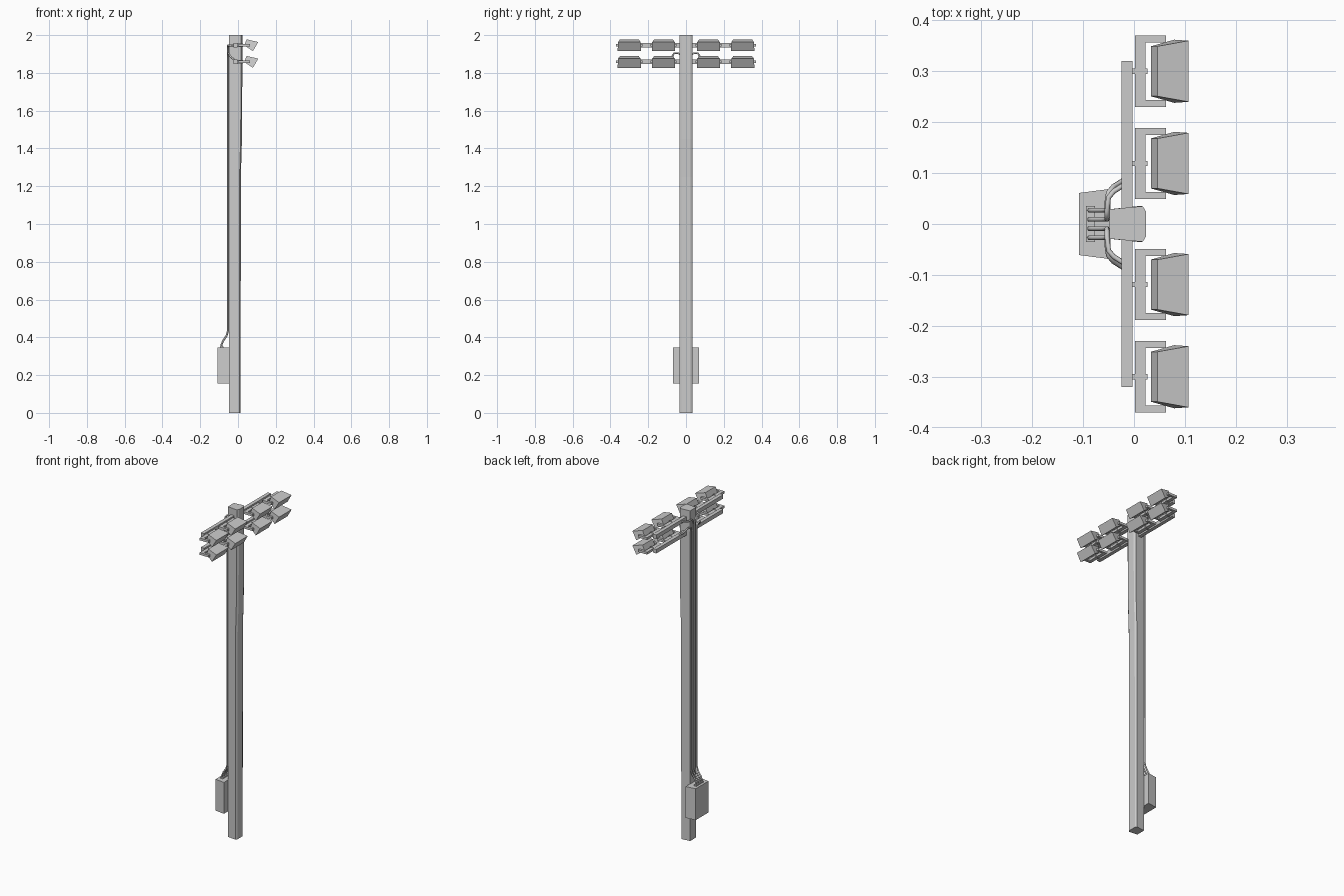
import bpy, bmesh
from mathutils import Vector

if "Cube" in bpy.data.objects:
    bpy.data.objects.remove(bpy.data.objects["Cube"])


def mesh_object(name, verts, faces):
    me = bpy.data.meshes.new(name)
    me.from_pydata([tuple(v) for v in verts], [], faces)
    bm = bmesh.new()
    bm.from_mesh(me)
    bmesh.ops.recalc_face_normals(bm, faces=bm.faces)
    bm.to_mesh(me)
    bm.free()
    ob = bpy.data.objects.new(name, me)
    bpy.context.collection.objects.link(ob)
    return ob


def loft(name, rings):
    """Skin a list of equal-length closed rings and cap both ends."""
    n = len(rings[0])
    verts = [p for r in rings for p in r]
    faces = [list(range(n)), list(range((len(rings) - 1) * n, len(rings) * n))]
    for k in range(len(rings) - 1):
        for i in range(n):
            j = (i + 1) % n
            faces.append([k * n + i, k * n + j, (k + 1) * n + j, (k + 1) * n + i])
    return mesh_object(name, verts, faces)


def box(name, x0, x1, y0, y1, z0, z1):
    return loft(name, [[(x0, y0, z), (x1, y0, z), (x1, y1, z), (x0, y1, z)]
                       for z in (z0, z1)])


def cable(name, points, radius=0.005):
    cu = bpy.data.curves.new(name, 'CURVE')
    cu.dimensions = '3D'
    cu.bevel_depth = radius
    cu.bevel_resolution = 1
    cu.use_fill_caps = True
    sp = cu.splines.new('POLY')
    sp.points.add(len(points) - 1)
    for p, co in zip(sp.points, points):
        p.co = (*co, 1)
    ob = bpy.data.objects.new(name, cu)
    bpy.context.collection.objects.link(ob)


# Pole: tapered section, front face steps out slightly above the middle
def pole_ring(z, front):
    return [(-0.048, -0.029, z), (front - 0.007, -0.035, z), (front, -0.024, z),
            (front, 0.024, z), (front - 0.007, 0.035, z), (-0.048, 0.029, z)]


loft("pole", [pole_ring(0, 0.014), pole_ring(1.25, 0.015),
              pole_ring(1.45, 0.021), pole_ring(2.0, 0.024)])

# Control box on the rear of the pole, with the cable entry plate
loft("control_box", [[(-0.108, -0.061, z), (-0.046, -0.069, z),
                      (-0.046, 0.069, z), (-0.108, 0.061, z)] for z in (0.155, 0.345)])
box("cable_entry_plate", -0.094, -0.077, -0.035, 0.035, 0.343, 0.352)

# Four cables: inner pair feeds the upper arm, outer pair the lower arm
for s, side in ((1, "left"), (-1, "right")):
    for y, z, label in ((0.009, 1.945, "upper"), (0.027, 1.905, "lower")):
        top = z if label == "upper" else 1.868
        out = 0.078 if label == "upper" else 0.088
        cable(f"cable_{label}_{side}", [
            (-0.087, s * y, 0.34), (-0.087, s * y, 0.362), (-0.080, s * y, 0.38),
            (-0.060, s * y, 0.41), (-0.053, s * y, 0.435), (-0.053, s * y, z - 0.03),
            (-0.053, s * (y + 0.004), z - 0.008), (-0.053, s * (y + 0.016), z),
            (-0.050, s * (out - 0.026), z), (-0.040, s * (out - 0.014), (z + top) / 2),
            (-0.018, s * out, top)])


# One floodlight with its U bracket and mounting bolt
def floodlight(tag, y, z):
    # lamp housing: side profile (x, z) with half widths, back to front
    back = [(0.033, -0.001, 0.049), (0.046, 0.031, 0.049)]
    front = [(0.079, -0.032, 0.062), (0.107, 0.016, 0.060)]

    def ring(ends):
        (xb, zb, wb), (xt, zt, wt) = ends
        return [(xb, y - wb, z + zb), (xb, y + wb, z + zb),
                (xt, y + wt, z + zt), (xt, y - wt, z + zt)]
    loft("lamp_housing_" + tag, [ring(back), ring(front)])

    # U bracket as an outline extruded upward
    u = [(0.012, -0.07), (0.063, -0.07), (0.063, -0.056), (0.023, -0.056),
         (0.023, 0.056), (0.063, 0.056), (0.063, 0.07), (0.012, 0.07)]
    loft("lamp_bracket_" + tag, [[(px, y + py, z + h) for px, py in u]
                                 for h in (-0.007, 0.007)])
    box("bracket_backing_" + tag, 0.002, 0.012, y - 0.07, y + 0.07, z - 0.007, z + 0.007)
    box("mounting_bolt_" + tag, -0.005, 0.027, y - 0.005, y + 0.005, z - 0.009, z + 0.009)


# Two crossarms with four floodlights each
for z, level in ((1.947, "upper"), (1.859, "lower")):
    box("crossarm_" + level, -0.025, -0.003, -0.32, 0.32, z - 0.012, z + 0.012)
    for i, y in enumerate((-0.3, -0.119, 0.119, 0.3)):
        floodlight(f"{level}_{i + 1}", y, z)
